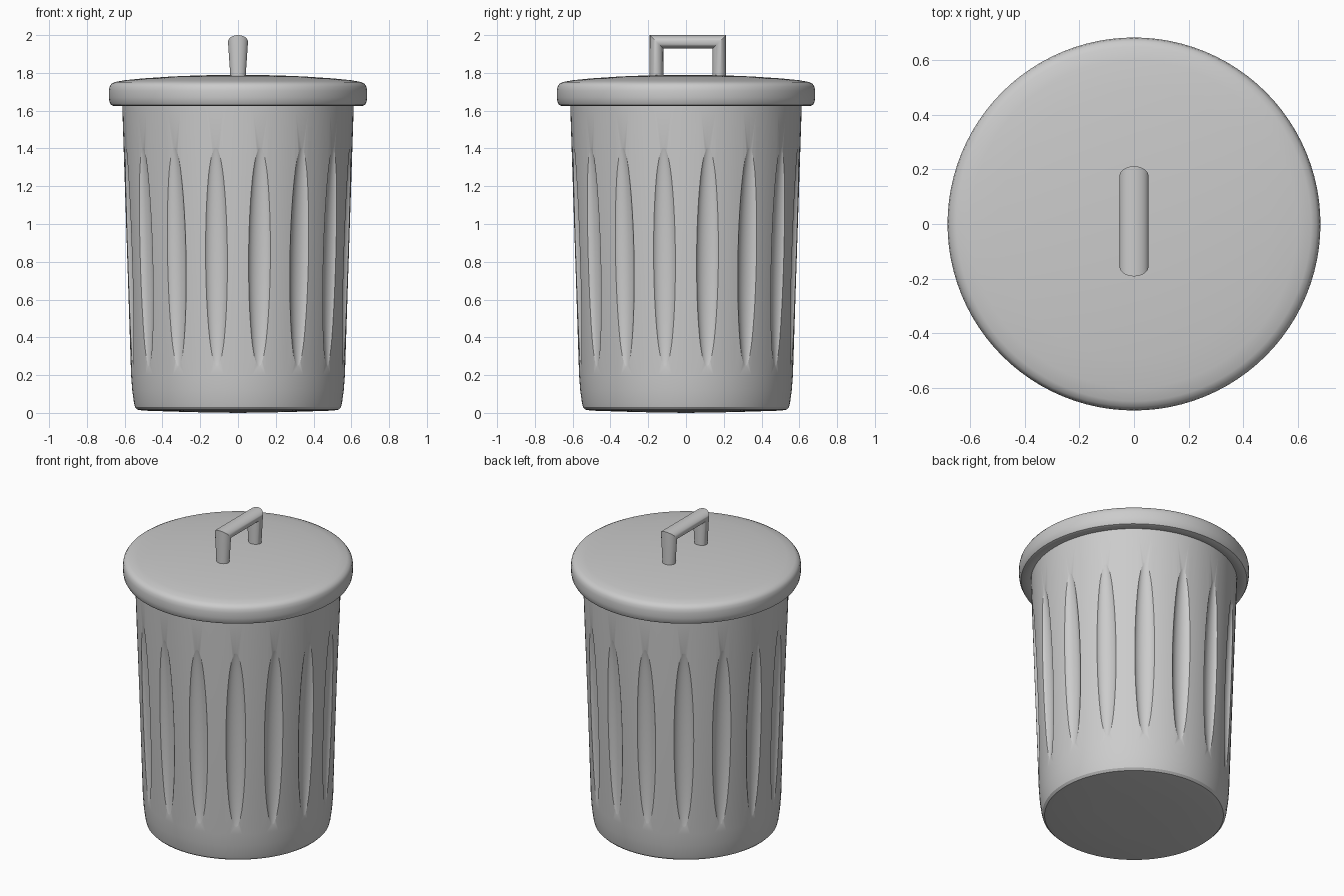
import bpy, bmesh
from math import sin, cos, pi, radians, atan
from mathutils import Matrix

if "Cube" in bpy.data.objects:
    bpy.data.objects.remove(bpy.data.objects["Cube"])


def make_object(name, bm):
    bmesh.ops.remove_doubles(bm, verts=bm.verts, dist=1e-5)
    bmesh.ops.recalc_face_normals(bm, faces=bm.faces)
    me = bpy.data.meshes.new(name)
    bm.to_mesh(me)
    bm.free()
    ob = bpy.data.objects.new(name, me)
    bpy.context.collection.objects.link(ob)
    return ob


def activate(ob):
    bpy.ops.object.select_all(action='DESELECT')
    ob.select_set(True)
    bpy.context.view_layer.objects.active = ob


def smooth(ob, angle):
    activate(ob)
    bpy.ops.object.shade_smooth_by_angle(angle=radians(angle))


def lathe(name, profile, steps=96):
    # Spin an (r, z) profile that starts and ends on the axis
    bm = bmesh.new()
    vs = [bm.verts.new((r, 0, z)) for r, z in profile]
    es = [bm.edges.new(p) for p in zip(vs, vs[1:])]
    bmesh.ops.spin(bm, geom=vs + es, cent=(0, 0, 0), axis=(0, 0, 1),
                   angle=2 * pi, steps=steps)
    return make_object(name, bm)


# Tapered body with a softened bottom edge
body = lathe("bin_body", [
    (0, 0.0), (0.25, 0.004), (0.5, 0.012), (0.532, 0.017), (0.545, 0.03),
    (0.551, 0.055), (0.56, 0.12), (0.566, 0.2), (0.612, 1.6),
    (0.613, 1.66), (0, 1.66)])

# Sixteen long ellipsoids that carve the flutes
bm = bmesh.new()
tilt = atan(0.046 / 1.4)
for i in range(16):
    m = (Matrix.Rotation((i + 0.5) * pi / 8, 4, 'Z')
         @ Matrix.Translation((0.587 + 0.015, 0, 0.825))
         @ Matrix.Rotation(tilt, 4, 'Y')
         @ Matrix.Diagonal((0.045, 0.065, 0.62, 1)))
    bmesh.ops.create_uvsphere(bm, u_segments=32, v_segments=32, radius=1, matrix=m)
cutter = make_object("flute_cutter", bm)
cutter.hide_render = True

cut = body.modifiers.new("flutes", 'BOOLEAN')
cut.operation = 'DIFFERENCE'
cut.solver = 'EXACT'
cut.object = cutter
activate(body)
bpy.ops.object.modifier_apply(modifier=cut.name)
bpy.data.objects.remove(cutter)
smooth(body, 25)

# Domed lid with a thick rounded rim
lid = lathe("lid", [
    (0, 1.635), (0.6, 1.635), (0.625, 1.627), (0.655, 1.624), (0.672, 1.63),
    (0.68, 1.645), (0.684, 1.67), (0.684, 1.705), (0.68, 1.727),
    (0.67, 1.742), (0.65, 1.752), (0.6, 1.761), (0.5, 1.771),
    (0.35, 1.781), (0.2, 1.787), (0, 1.79)])
smooth(lid, 40)

# U-shaped handle: an oval section swept with mitred corners
bm = bmesh.new()
n, thick = 32, 0.036
rings = []
# each station: half width in x, centre y, centre z, section offset in y and z
for w, y, z, dy, dz in [(0.039, -0.156, 1.76, 1, 0), (0.053, -0.156, 1.964, 1, -1),
                        (0.053, 0.176, 1.964, -1, -1), (0.039, 0.176, 1.76, -1, 0)]:
    ring = []
    for k in range(n):
        t = 2 * pi * k / n
        s = thick * sin(t)
        ring.append(bm.verts.new((w * cos(t), y + s * dy, z + s * dz)))
    rings.append(ring)
for a, b in zip(rings, rings[1:]):
    for k in range(n):
        j = (k + 1) % n
        bm.faces.new((a[k], a[j], b[j], b[k]))
bm.faces.new(rings[0])
bm.faces.new(rings[-1])
handle = make_object("lid_handle", bm)
smooth(handle, 35)
